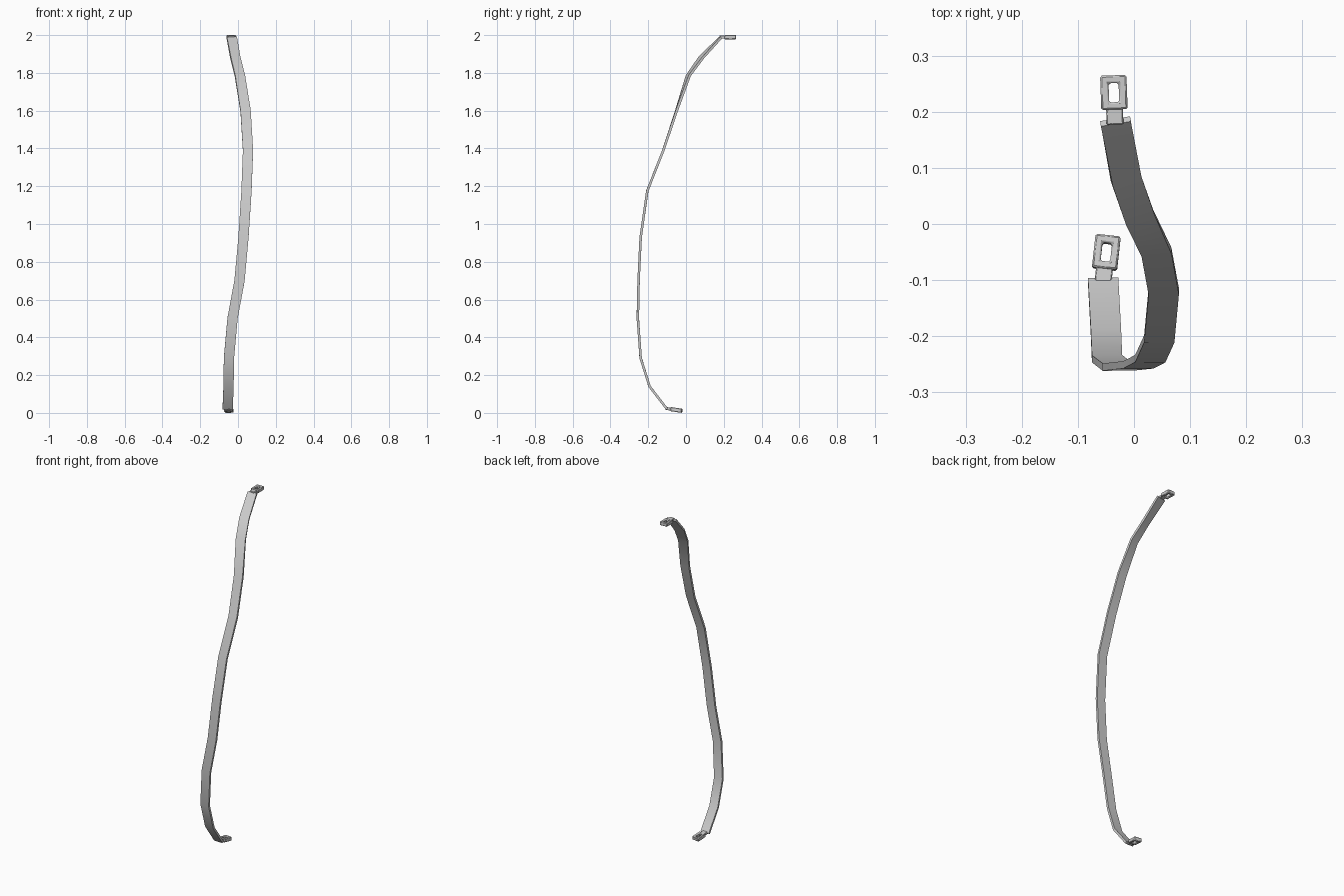
import bpy, bmesh
from mathutils import Vector

if "Cube" in bpy.data.objects:
    bpy.data.objects.remove(bpy.data.objects["Cube"])

HALF_W, HALF_T = 0.027, 0.0065


def finish(name, bm, bevel=0.0):
    bmesh.ops.recalc_face_normals(bm, faces=bm.faces)
    me = bpy.data.meshes.new(name)
    bm.to_mesh(me)
    bm.free()
    ob = bpy.data.objects.new(name, me)
    bpy.context.collection.objects.link(ob)
    if bevel:
        mod = ob.modifiers.new("soft_edges", 'BEVEL')
        mod.width, mod.segments = bevel, 1
    bpy.ops.object.select_all(action='DESELECT')
    ob.select_set(True)
    bpy.context.view_layer.objects.active = ob
    bpy.ops.object.shade_smooth_by_angle(angle=0.7)
    return ob


def strap(name, path):
    """Sweep a flat rectangle along (x, y, z, twist) points."""
    bm = bmesh.new()
    pts = [Vector(p[:3]) for p in path]
    rings = []
    for i, p in enumerate(pts):
        a = (p - pts[i - 1]).normalized() if i else Vector()
        b = (pts[i + 1] - p).normalized() if i < len(pts) - 1 else Vector()
        t = (a + b).normalized()
        n = Vector((1, 0, 0)).cross(t).normalized()      # outward is -y
        w = Vector((1, 0, 0)) + n * path[i][3]
        w = (w - t * w.dot(t)).normalized()
        n = w.cross(t)
        rings.append([bm.verts.new(p + w * HALF_W * s + n * HALF_T * r)
                      for s, r in ((-1, -1), (1, -1), (1, 1), (-1, 1))])
    for r0, r1 in zip(rings, rings[1:]):
        for k in range(4):
            m = (k + 1) % 4
            bm.faces.new((r0[k], r0[m], r1[m], r1[k]))
    bm.faces.new(rings[0])
    bm.faces.new(rings[-1])
    return finish(name, bm)


def buckle(name, base, tip, half_w, thick, neck_half, neck_len):
    """Neck tab plus a rectangular eye running from base to tip."""
    base, tip = Vector(base), Vector(tip)
    v = (tip - base).normalized()
    u = Vector((1, 0, 0)) - v * v.x
    u.normalize()
    n = u.cross(v)
    length = (tip - base).length
    rect = lambda hw, y0, y1: [(-hw, y0), (hw, y0), (hw, y1), (-hw, y1)]

    def place(bm, outline, h):
        return [bm.verts.new(base + u * x + v * y + n * h) for x, y in outline]

    # eye: square ring
    bm = bmesh.new()
    outer = rect(half_w, neck_len, length)
    inner = rect(half_w * 0.38, neck_len + 0.013, length - 0.014)
    loops = [place(bm, o, h) for o, h in ((outer, -thick), (outer, thick),
                                          (inner, thick), (inner, -thick))]
    for j in range(4):
        a, b = loops[j], loops[(j + 1) % 4]
        for k in range(4):
            m = (k + 1) % 4
            bm.faces.new((a[k], a[m], b[m], b[k]))
    finish(name + "_eye", bm, 0.003)

    # neck: small block joining eye to strap
    bm = bmesh.new()
    o = rect(neck_half, -0.006, neck_len + 0.004)
    lo, hi = place(bm, o, -thick * 0.7), place(bm, o, thick * 0.7)
    bm.faces.new(lo)
    bm.faces.new(hi)
    for k in range(4):
        m = (k + 1) % 4
        bm.faces.new((lo[k], lo[m], hi[m], hi[k]))
    finish(name + "_neck", bm, 0.002)


# long curved strap, bottom to top
strap("strap", [
    (-0.055, -0.101, 0.021, 0), (-0.050, -0.193, 0.140, 0),
    (-0.048, -0.240, 0.290, 0), (-0.029, -0.255, 0.500, 0),
    (0.008, -0.251, 0.700, 0), (0.029, -0.240, 0.930, 0),
    (0.045, -0.205, 1.175, 0), (0.053, -0.120, 1.390, 0),
    (0.040, -0.050, 1.600, -0.05), (0.010, 0.012, 1.785, -0.25),
    (-0.014, 0.080, 1.880, -0.3), (-0.033, 0.183, 1.987, -0.1)])

# end buckles
buckle("top_buckle", (-0.034, 0.183, 1.989), (-0.037, 0.265, 1.989),
       0.0235, 0.011, 0.015, 0.021)
buckle("bottom_buckle", (-0.055, -0.101, 0.023), (-0.046, -0.021, 0.011),
       0.0225, 0.011, 0.015, 0.021)
